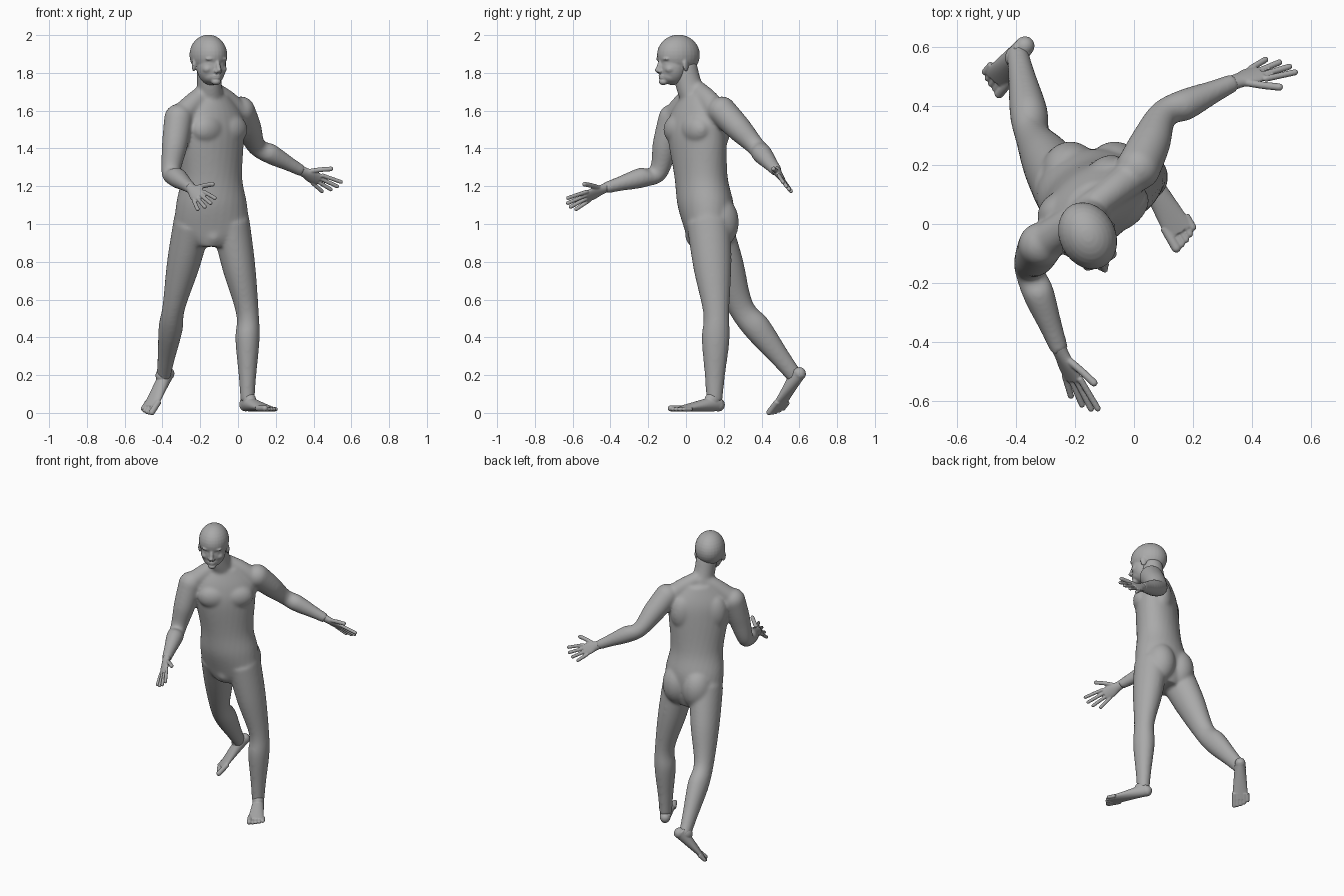
import bpy, bmesh
from math import sin, cos, tau, radians
from mathutils import Vector, Matrix

cube = bpy.data.objects.get("Cube")
if cube:
    bpy.data.objects.remove(cube, do_unlink=True)

grey = (.4, .4, .4, 1)
skin = bpy.data.materials.new("grey_skin")
skin.use_nodes = True
skin.diffuse_color = grey
skin.node_tree.nodes["Principled BSDF"].inputs["Base Color"].default_value = grey


def spline(before, start, end, after, t):
    """Smooth blend from start to end, guided by the neighbouring stations."""
    ease = t * t * (3 - 2 * t)
    leave = (end - before) / 2
    arrive = (after - start) / 2
    bend = leave * (1 - t) - arrive * t
    return start.lerp(end, ease) + bend * t * (1 - t)


def loft(bm, stations, steps=6, sides=28):
    """Closed skin through elliptical sections: centre, half axis u, half axis v."""
    padded = [stations[0], *stations, stations[-1]]
    sections = []
    for group in zip(padded, padded[1:], padded[2:], padded[3:]):
        for step in range(steps):
            sections.append([spline(*track, step / steps) for track in zip(*group)])
    sections.append(stations[-1])
    angles = [tau * k / sides for k in range(sides)]
    rings = [[bm.verts.new(centre + u * cos(a) + v * sin(a)) for a in angles]
             for centre, u, v in sections]
    for lower, upper in zip(rings, rings[1:]):
        for k in range(sides):
            bm.faces.new((lower[k - 1], lower[k], upper[k], upper[k - 1]))
    bm.faces.new(rings[0])
    bm.faces.new(rings[-1])


def tube(bm, points, widths, depths, hint):
    """Loft along a path; widths lie along the hint direction, depths across it."""
    points = [Vector(p) for p in points]
    hint = Vector(hint)
    stations = []
    for i, (point, width, depth) in enumerate(zip(points, widths, depths)):
        tangent = (points[min(i + 1, len(points) - 1)] - points[max(i - 1, 0)]).normalized()
        u = (hint - tangent * hint.dot(tangent)).normalized()
        stations.append((point, u * width, tangent.cross(u) * depth))
    loft(bm, stations)


def ball(bm, frame, centre, radii):
    place = frame @ Matrix.Translation(centre) @ Matrix.Diagonal((*radii, 1))
    bmesh.ops.create_uvsphere(bm, u_segments=28, v_segments=16, radius=1, matrix=place)


def digit(bm, points, radius):
    """Finger or toe with a round tip."""
    radii = [radius] * len(points)
    tube(bm, points, radii, radii, (.1, .2, 1))
    ball(bm, Matrix.Translation(points[-1]), (0, 0, 0), radii[:1] * 3)


def limb(bm, top, joint, end, radii, hint, flat):
    """Two-part limb with a swell in the upper and the lower muscle."""
    top, joint, end = Vector(top), Vector(joint), Vector(end)
    big, middle, small = radii
    path = [top, top.lerp(joint, .5), joint, joint.lerp(end, .3), joint.lerp(end, .72), end]
    widths = [big, (big + middle) * .54, middle, middle * 1.07, middle * .4 + small * .6, small]
    tube(bm, path, widths, [w * flat for w in widths], hint)
    ball(bm, Matrix.Translation(top), (0, 0, 0), [big] * 3)


def turned(origin, yaw, pitch=0):
    return (Matrix.Translation(origin) @ Matrix.Rotation(radians(yaw), 4, 'Z')
            @ Matrix.Rotation(radians(pitch), 4, 'X'))


def finish(name, bm, voxel, smoothing):
    """Fuse the overlapping volumes into one smooth surface."""
    bmesh.ops.recalc_face_normals(bm, faces=bm.faces)
    mesh = bpy.data.meshes.new(name)
    bm.to_mesh(mesh)
    bm.free()
    mesh.materials.append(skin)
    part = bpy.data.objects.new(name, mesh)
    bpy.context.collection.objects.link(part)
    fuse = part.modifiers.new("fuse", 'REMESH')
    fuse.mode = 'VOXEL'
    fuse.voxel_size = voxel
    fuse.use_smooth_shade = True
    soften = part.modifiers.new("soften", 'SMOOTH')
    soften.factor = .5
    soften.iterations = smoothing


# Torso: height, half width, half depth; it twists from the hips to the chest
body = bmesh.new()
chest_yaw = 37
stations = []
for z, width, depth in ((.88, .09, .1), (.96, .19, .125), (1.1, .19, .148), (1.25, .168, .135),
                        (1.45, .19, .132), (1.57, .19, .115), (1.68, .1, .075)):
    yaw = min(chest_yaw, max(0, (z - 1) * 100))
    turn = Matrix.Rotation(radians(yaw), 3, 'Z')
    centre = Vector((-.14, .12 - .06 * yaw / chest_yaw, z))
    stations.append((centre, turn @ Vector((width, 0, 0)), turn @ Vector((0, depth, 0))))
loft(body, stations)

# Torso muscles
chest = turned((-.14, .06, 1.5), chest_yaw)
hips = turned((-.14, .17, 1), 0)
for side in (-1, 1):
    ball(body, chest, (side * .075, -.07, 0), (.1, .065, .08))
    ball(body, chest, (side * .1, .055, 0), (.08, .063, .12))
    ball(body, hips, (side * .075, 0, .01), (.1, .11, .14))
    slope = [chest @ Vector((side * x, 0, z)) for x, z in ((0, .21), (.09, .16), (.18, .09))]
    tube(body, slope, [.05, .055, .062], [.05, .055, .062], (0, 1, 0))
ball(body, hips, (.01, -.12, -.06), (.055, .055, .06))

# Neck
neck = [(-.14, .07, 1.62), (-.15, .02, 1.72), (-.155, -.01, 1.84)]
tube(body, neck, [.075, .066, .066], [.075, .07, .068], (1, 0, 0))

# Arms and legs
right_wrist = Vector((-.25, -.43, 1.19))
left_wrist = Vector((.34, .48, 1.28))
arm_radii = (.076, .05, .031)
leg_radii = (.102, .06, .037)
limb(body, (-.315, -.07, 1.56), (-.355, -.15, 1.27), right_wrist, arm_radii, (1, 0, .3), 1)
limb(body, (.015, .19, 1.6), (.1, .37, 1.41), left_wrist, arm_radii, (.7, -.7, 0), 1)
limb(body, (-.04, .12, 1.01), (.05, .16, .53), (.05, .15, .06), leg_radii, (1, 0, 0), 1.15)
limb(body, (-.24, .12, 1.01), (-.34, .29, .56), (-.395, .58, .19), leg_radii, (1, 0, 0), 1.15)
finish("body", body, .008, 18)

# Head and face
head = bmesh.new()
face = turned((-.157, -.04, 1.85), 27)
ball(head, face, (0, 0, .045), (.095, .118, .107))        # skull
ball(head, face, (0, -.035, -.02), (.078, .075, .095))    # face
ball(head, face, (0, -.045, -.065), (.06, .062, .045))    # jaw
ball(head, face, (0, -.09, -.097), (.026, .024, .018))    # chin
for lip in (-.065, -.077):
    ball(head, face, (0, -.1, lip), (.024, .014, .007))
bridge = [face @ Vector((0, y, z)) for y, z in ((-.1, .02), (-.115, -.01), (-.122, -.04))]
tube(head, bridge, [.01, .012, .014], [.011] * 3, (1, .5, 0))
ball(head, face, (0, -.128, -.035), [.012] * 3)
for side in (-1, 1):
    ball(head, face, (side * .011, -.115, -.042), [.011] * 3)              # nostril
    ball(head, face, (side * .032, -.086, 0), (.017, .016, .011))          # eye
    ball(head, face, (side * .034, -.096, .024), (.03, .015, .009))        # brow
    ball(head, face, (side * .042, -.07, -.03), (.028, .03, .025))         # cheek
    ear = face @ turned((side * .087, 0, -.01), side * 25)
    ball(head, ear, (0, 0, 0), (.01, .021, .034))
finish("head", head, .005, 6)


# Hands: along reaches the finger tips, across runs from little finger to index
def hand(name, wrist, along, across):
    bm = bmesh.new()
    along, across = Vector(along), Vector(across)
    palm = [wrist + along * reach for reach in (-.1, .1, .3, .52)]
    tube(bm, palm, [.027, .03, .041, .038], [.025, .021, .017, .012], across)
    for i in range(4):
        spread = .5 - i / 3
        root = wrist + along * .45 + across * spread * .65
        tip = wrist + along * (1.01 - .04 * (i - 1) ** 2) + across * spread
        digit(bm, (root, root.lerp(tip, .5), tip), .0105)
    base = wrist + along * .12 + across * .15
    tip = wrist + along * .47 + across * .9
    digit(bm, (base, base.lerp(tip, .5) + across * .04, tip), .0125)
    finish(name, bm, .004, 2)


hand("right_hand", right_wrist, (.09, -.19, -.09), (.08, -.02, .07))
hand("left_hand", left_wrist, (.17, .06, -.09), (.08, -.05, .06))


# Feet: the sole tapers from a tall heel to wide, flat toes
def foot(name, frame, side):
    bm = bmesh.new()
    length = .24
    spans = [k / 4 for k in range(5)]
    heights = [.045 - .031 * t for t in spans]
    sole = [frame @ Vector((0, -length * t, h)) for t, h in zip(spans, heights)]
    tube(bm, sole, [.032 + .019 * t for t in spans], heights, frame.col[0][:3])
    ball(bm, frame, (0, -.01, .035), (.033, .035, .035))
    ball(bm, frame, (0, -.045, .06), (.036, .045, .04))
    for i in range(5):
        radius = .0115 if i else .016
        x = side * (.021 * i - .037)
        tip = .002 * i * i - .28
        toe = [frame @ Vector((x, y, radius)) for y in (-.2, -.24, tip)]
        digit(bm, toe, radius)
    finish(name, bm, .004, 2)


foot("left_foot", turned((.035, .18, .008), 30), 1)
foot("right_foot", turned((-.35, .625, .19), -40, 45), -1)
